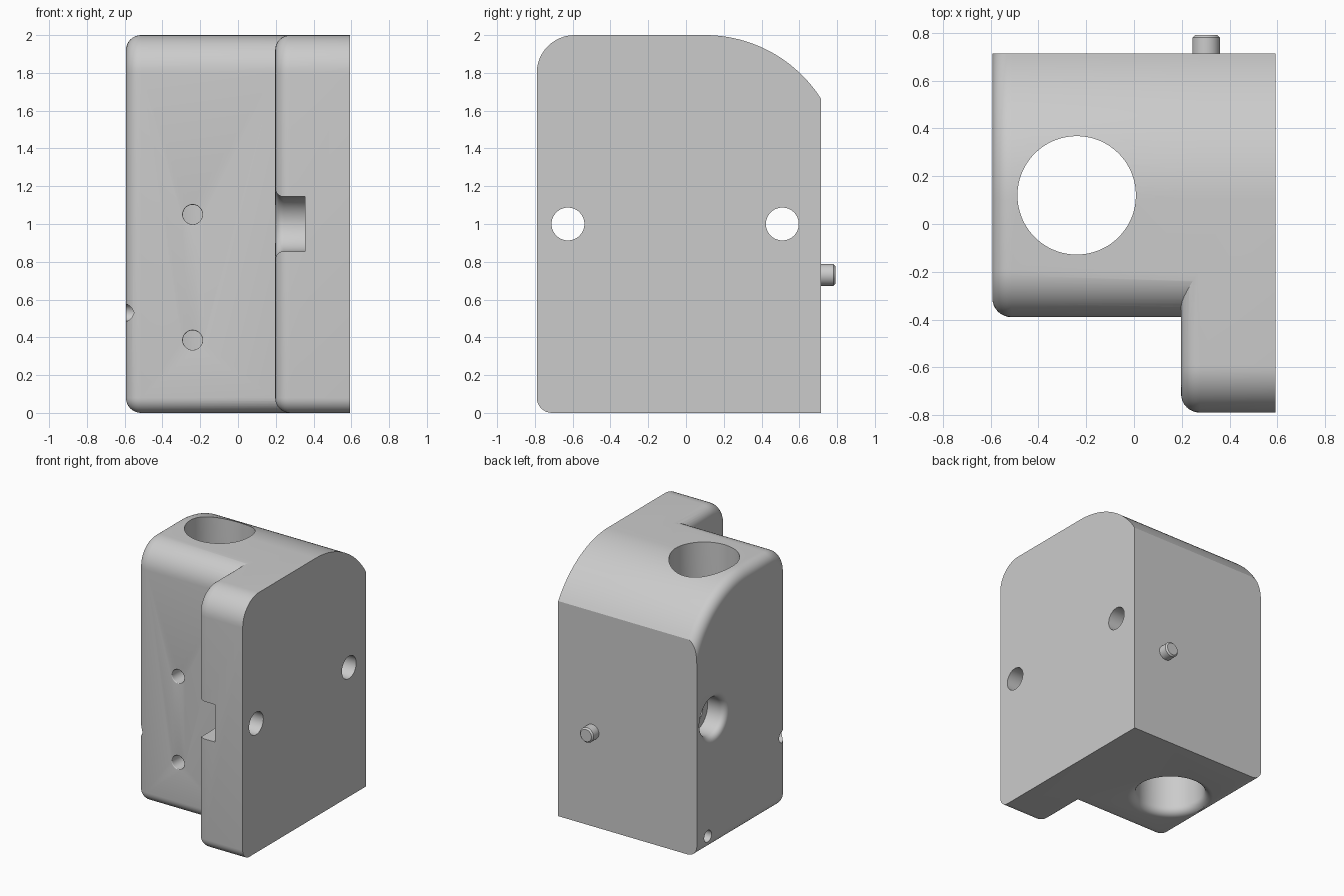
import bpy, bmesh
from math import sin, cos, pi, asin, sqrt
from mathutils import Vector

cube = bpy.data.objects.get("Cube")
if cube:
    bpy.data.objects.remove(cube)

grey = bpy.data.materials.new("plain grey")
grey.use_nodes = True
colour = (0.6, 0.6, 0.6, 1)
grey.diffuse_color = colour
grey.node_tree.nodes["Principled BSDF"].inputs["Base Color"].default_value = colour

BACK, RIGHT, LEFT, EDGE = 0.715, -0.593, 0.593, 0.08


def loft(name, rings):
    """Skin a stack of matching closed rings and cap both ends."""
    bm = bmesh.new()
    loops = [[bm.verts.new(p) for p in ring] for ring in rings]
    for a, b in zip(loops, loops[1:]):
        for i in range(len(a)):
            j = (i + 1) % len(a)
            bm.faces.new((a[i], a[j], b[j], b[i]))
    bm.faces.new(loops[0])
    bm.faces.new(loops[-1])
    bmesh.ops.recalc_face_normals(bm, faces=bm.faces)
    mesh = bpy.data.meshes.new(name)
    bm.to_mesh(mesh)
    bm.free()
    ob = bpy.data.objects.new(name, mesh)
    bpy.context.collection.objects.link(ob)
    mesh.materials.append(grey)
    return ob


def arc(cy, cz, r, start, end, n):
    return [(cy + r * cos(start + (end - start) * i / n),
             cz + r * sin(start + (end - start) * i / n)) for i in range(n + 1)]


def side_profile(front, d):
    """Side outline shrunk by d everywhere except along the flat back."""
    big = 0.73
    pts = [(BACK, d)]
    pts += arc(front + EDGE, EDGE, EDGE - d, 1.5 * pi, pi, 8)
    pts += arc(front + 0.2, 1.8, 0.2 - d, pi, pi / 2, 12)
    r = big - d
    pts += arc(0.1, 2 - big, r, pi / 2, pi / 2 - asin((BACK - 0.1) / r), 24)
    return pts


def slab(name, x0, x1, front):
    """Extruded side profile with a rounded rim on its x0 end."""
    rings, n = [], 8
    for i in range(n + 1):
        a = i / n * pi / 2
        d = (EDGE - 0.002) * (1 - sin(a))
        rings.append([(x0 + EDGE * (1 - cos(a)), y, z) for y, z in side_profile(front, d)])
    rings.append([(x1, y, z) for y, z in side_profile(front, 0)])
    return loft(name, rings)


def bore(axis, centre, stations, slot=0.0, n=48):
    """Round cutter given (position, radius) stations; slot stretches it to -y."""
    rings = []
    for pos, r in stations:
        ring = []
        for i in range(n):
            a = 2 * pi * (i + 0.5) / n
            u, v = r * cos(a), r * sin(a)
            if u < 0:
                u -= slot
            p = Vector(centre)
            k = "xyz".index(axis)
            p[k] = pos
            i1, i2 = [m for m in (1, 0, 2) if m != k]
            p[i1] += u
            p[i2] += v
            ring.append(p)
        rings.append(ring)
    return loft("cutter", rings)


def lip(edge, r, f, direction):
    """Stations for a rounded mouth of fillet f, entering along direction."""
    s = [(edge - 0.1 * direction, r + f)]
    for i in range(7):
        a = i / 6 * pi / 2
        s.append((edge + direction * f * (1 - cos(a)), r + f * (1 - sin(a))))
    return s


def boolean(target, tool, operation):
    mod = target.modifiers.new("boolean", "BOOLEAN")
    mod.operation, mod.solver, mod.object = operation, "EXACT", tool
    graph = bpy.context.evaluated_depsgraph_get()
    mesh = bpy.data.meshes.new_from_object(target.evaluated_get(graph))
    target.modifiers.clear()
    target.data = mesh
    bpy.data.objects.remove(tool)


# Main block with its forward flange
block = slab("housing_block", RIGHT, 0.4, -0.39)
boolean(block, slab("flange", 0.197, LEFT, -0.79), "UNION")

# Large vertical bore, flared underneath
cutters = [bore("z", (-0.24, 0.12, 0), lip(0, 0.248, 0.06, 1) + [(2.2, 0.248)], n=96)]
# Cross holes with counterbores; the flange one opens forward as a slot
for y in (-0.625, 0.51):
    cutters.append(bore("x", (0, y, 1), [(-0.8, 0.087), (0.8, 0.087)]))
cutters.append(bore("x", (0, 0.51, 1), lip(RIGHT, 0.145, 0.045, 1) + [(-0.44, 0.145)]))
cutters.append(bore("x", (0, -0.625, 1), lip(0.197, 0.145, 0.045, 1) + [(0.355, 0.145)], slot=0.3))
# Screw holes on the front and the plain side
for z in (0.385, 1.05):
    cutters.append(bore("y", (-0.24, 0, z), lip(-0.39, 0.052, 0.006, 1) + [(0, 0.052)], n=32))
for y, z in ((-0.335, 0.53), (0.58, 0.11)):
    cutters.append(bore("x", (0, y, z), [(-0.8, 0.045), (-0.4, 0.045)], n=32))
for c in cutters:
    boolean(block, c, "DIFFERENCE")

# Locating peg on the back
peg = bore("y", (0.302, 0, 0.73), [(0.7, 0.058), (0.78, 0.058), (0.791, 0.047)], n=32)
peg.name = "locating_peg"

for ob in (block, peg):
    bpy.ops.object.select_all(action="DESELECT")
    ob.select_set(True)
    bpy.context.view_layer.objects.active = ob
    bpy.ops.object.shade_smooth_by_angle(angle=0.5)
